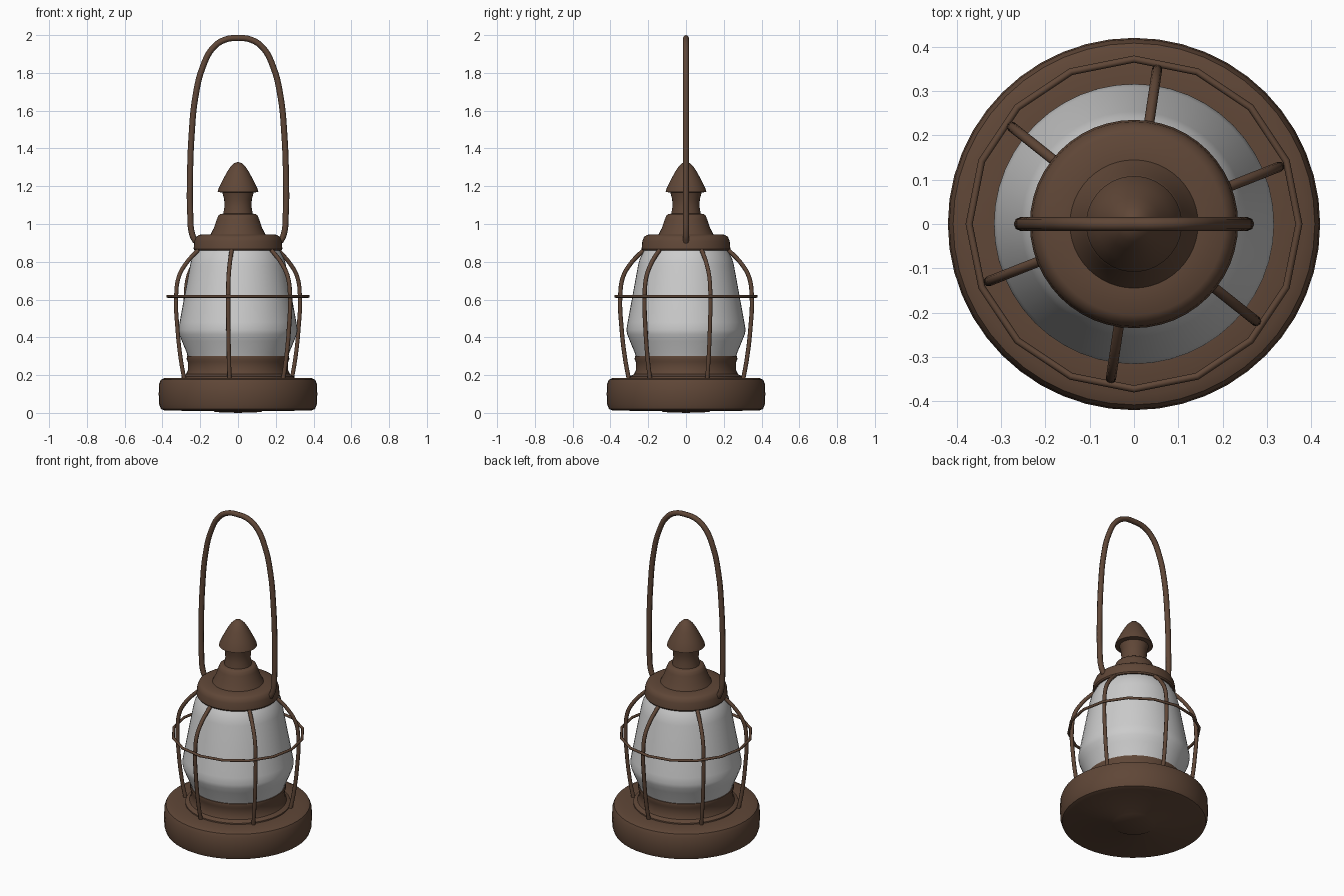
import bpy
from math import sin, cos, pi, radians

if "Cube" in bpy.data.objects:
    bpy.data.objects.remove(bpy.data.objects["Cube"])

bronze = bpy.data.materials.new("bronze")
bronze.diffuse_color = (0.115, 0.062, 0.038, 1)
bronze.use_nodes = True
bronze.node_tree.nodes["Principled BSDF"].inputs["Base Color"].default_value = bronze.diffuse_color


def finish(obj, mat, angle=35):
    if mat:
        obj.data.materials.append(mat)
    bpy.ops.object.select_all(action='DESELECT')
    obj.select_set(True)
    bpy.context.view_layer.objects.active = obj
    if obj.type == 'CURVE':
        bpy.ops.object.convert(target='MESH')
        obj = bpy.context.object
    bpy.ops.object.shade_smooth_by_angle(angle=radians(angle))
    return obj


def lathe(name, profile, mat=bronze, n=48):
    """Revolve (radius, z) points, listed bottom to top, about z."""
    verts, rings, faces = [], [], []
    for r, z in profile:
        count = 1 if r == 0 else n
        rings.append([len(verts) + i for i in range(count)])
        verts += [(r * cos(2 * pi * i / n), r * sin(2 * pi * i / n), z) for i in range(count)]
    for a, b in zip(rings, rings[1:]):
        for i in range(n):
            j = (i + 1) % n
            quad = [a[i % len(a)], a[j % len(a)], b[j % len(b)], b[i % len(b)]]
            faces.append(list(dict.fromkeys(quad)))
    mesh = bpy.data.meshes.new(name)
    mesh.from_pydata(verts, [], faces)
    obj = bpy.data.objects.new(name, mesh)
    bpy.context.collection.objects.link(obj)
    return finish(obj, mat)


def tube(name, points, radius, smooth=True, cyclic=False):
    """Round wire along a path."""
    curve = bpy.data.curves.new(name, 'CURVE')
    curve.dimensions = '3D'
    curve.bevel_depth = radius
    curve.bevel_resolution = 2
    curve.use_fill_caps = True
    curve.resolution_u = 5
    sp = curve.splines.new('BEZIER' if smooth else 'POLY')
    if smooth:
        sp.bezier_points.add(len(points) - 1)
        for bp, p in zip(sp.bezier_points, points):
            bp.co = p
            bp.handle_left_type = bp.handle_right_type = 'AUTO'
    else:
        sp.points.add(len(points) - 1)
        for sp_pt, p in zip(sp.points, points):
            sp_pt.co = (*p, 1)
    sp.use_cyclic_u = cyclic
    obj = bpy.data.objects.new(name, curve)
    bpy.context.collection.objects.link(obj)
    return finish(obj, bronze, 50)


# Base drum, with slightly domed underside
lathe("base", [(0, 0), (0.12, 0.004), (0.13, 0.01), (0.385, 0.012), (0.408, 0.02),
               (0.417, 0.045), (0.42, 0.10), (0.417, 0.155), (0.408, 0.176),
               (0.385, 0.186), (0.30, 0.186), (0, 0.186)])

# Collar holding the glass
lathe("collar", [(0.30, 0.18), (0.298, 0.193), (0.275, 0.205), (0.266, 0.225),
                 (0.266, 0.27), (0.272, 0.285), (0.27, 0.30), (0.25, 0.302), (0, 0.302)])

# Glass globe
lathe("glass", [(0.262, 0.29), (0.272, 0.32), (0.297, 0.38), (0.311, 0.415), (0.316, 0.44),
                (0.309, 0.48), (0.254, 0.78), (0.245, 0.815), (0.23, 0.845), (0.215, 0.87)], None)

# Cap over the glass
lathe("cap", [(0, 0.86), (0.23, 0.86), (0.235, 0.868), (0.231, 0.91), (0.222, 0.932),
              (0.205, 0.943), (0.145, 0.945), (0, 0.945)])

# Chimney bell and neck
lathe("chimney", [(0.147, 0.94), (0.14, 0.955), (0.127, 0.98), (0.112, 1.025), (0.104, 1.045),
                  (0.095, 1.052), (0.078, 1.055), (0.072, 1.09), (0.073, 1.13), (0.083, 1.168)])

# Pointed finial
lathe("finial", [(0, 1.166), (0.083, 1.166), (0.108, 1.17), (0.104, 1.185), (0.085, 1.225),
                 (0.06, 1.272), (0.04, 1.303), (0.02, 1.322), (0, 1.329)])

# Six guard wires
guard = [(0.215, 0.87), (0.25, 0.84), (0.30, 0.785), (0.337, 0.72),
         (0.352, 0.62), (0.345, 0.45), (0.325, 0.28), (0.305, 0.175)]
for k in range(6):
    a = radians(21.5 + 60 * k)
    tube(f"guard_wire_{k + 1}", [(r * cos(a), r * sin(a), z) for r, z in guard], 0.0115)

# Faceted ring around the guard wires
tube("guard_ring", [(0.372 * cos(pi * i / 8), 0.372 * sin(pi * i / 8), 0.617) for i in range(16)],
     0.008, smooth=False, cyclic=True)

# Carrying handle, mirrored about x = 0
half = [(0.222, 0.905), (0.241, 0.94), (0.253, 1.06), (0.254, 1.25), (0.245, 1.48),
        (0.226, 1.67), (0.187, 1.83), (0.13, 1.935), (0.065, 1.977)]
path = [(-x, 0, z) for x, z in half] + [(0, 0, 1.984)] + [(x, 0, z) for x, z in reversed(half)]
tube("handle", path, 0.016)
